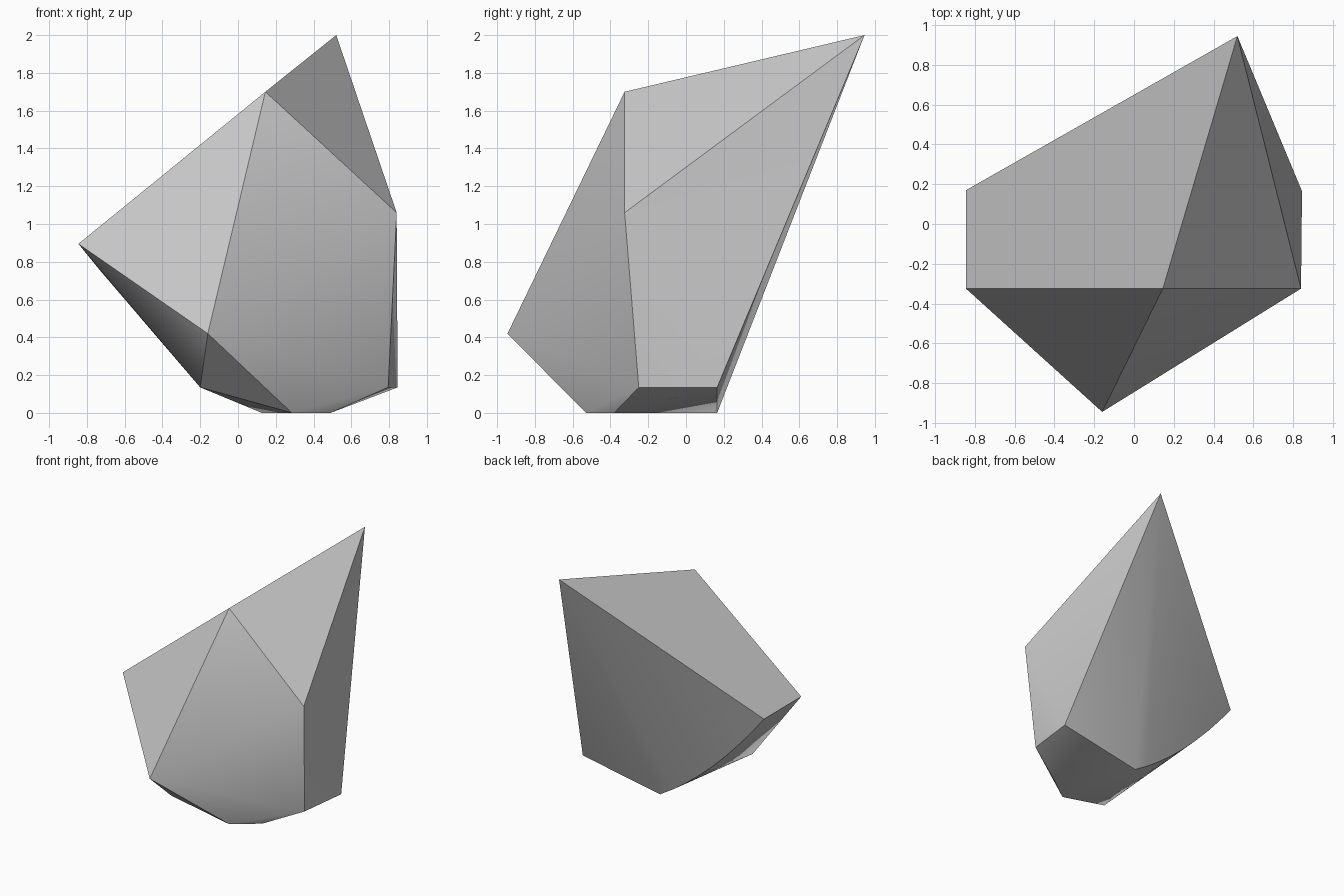
import bpy
import bmesh
import math

cube = bpy.data.objects.get("Cube")
if cube:
    bpy.data.objects.remove(cube, do_unlink=True)

# Stone colour
stone = bpy.data.materials.new("stone_grey")
stone.use_nodes = True
grey = (0.58, 0.58, 0.58, 1)
stone.diffuse_color = grey
stone.node_tree.nodes["Principled BSDF"].inputs["Base Color"].default_value = grey

# Main corners of the chipped stone
peak = (0.52, 0.945, 2.0)
shoulder = (0.145, -0.325, 1.7)
left_corner = (0.84, -0.325, 1.06)
right_front = (-0.845, -0.325, 0.895)
right_back = (-0.845, 0.17, 0.895)
nose = (-0.16, -0.945, 0.42)
left_foot_back = (0.845, 0.165, 0.135)
left_foot_front = (0.795, -0.25, 0.135)
belly = (-0.2, -0.6, 0.135)
base_back = (0.126, 0.165, 0)
base_front = (0.285, -0.53, 0)
base_left = (0.49, -0.38, 0)

corners = [peak, shoulder, left_corner, right_front, right_back, nose,
           left_foot_back, left_foot_front, belly,
           base_back, base_front, base_left]

# Rounded lower back rim, sagging between two corners
STEPS = 8
SAG = 0.085
for i in range(1, STEPS):
    t = i / STEPS
    x, y, z = (a + (b - a) * t for a, b in zip(right_back, base_back))
    corners.append((x, y, z - SAG * 4 * t * (1 - t)))

# Wrap the corners in a closed hull and merge flat facets
bm = bmesh.new()
for co in corners:
    bm.verts.new(co)
bmesh.ops.convex_hull(bm, input=bm.verts[:])
bmesh.ops.dissolve_limit(bm, angle_limit=math.radians(1),
                         verts=bm.verts[:], edges=bm.edges[:])
bmesh.ops.recalc_face_normals(bm, faces=bm.faces[:])
mesh = bpy.data.meshes.new("faceted_stone")
bm.to_mesh(mesh)
bm.free()
mesh.materials.append(stone)

# Soft shading on shallow edges, crisp ridges elsewhere
obj = bpy.data.objects.new("faceted_stone", mesh)
bpy.context.collection.objects.link(obj)
for other in bpy.context.selected_objects:
    other.select_set(False)
obj.select_set(True)
bpy.context.view_layer.objects.active = obj
bpy.ops.object.shade_smooth_by_angle(angle=math.radians(30))
